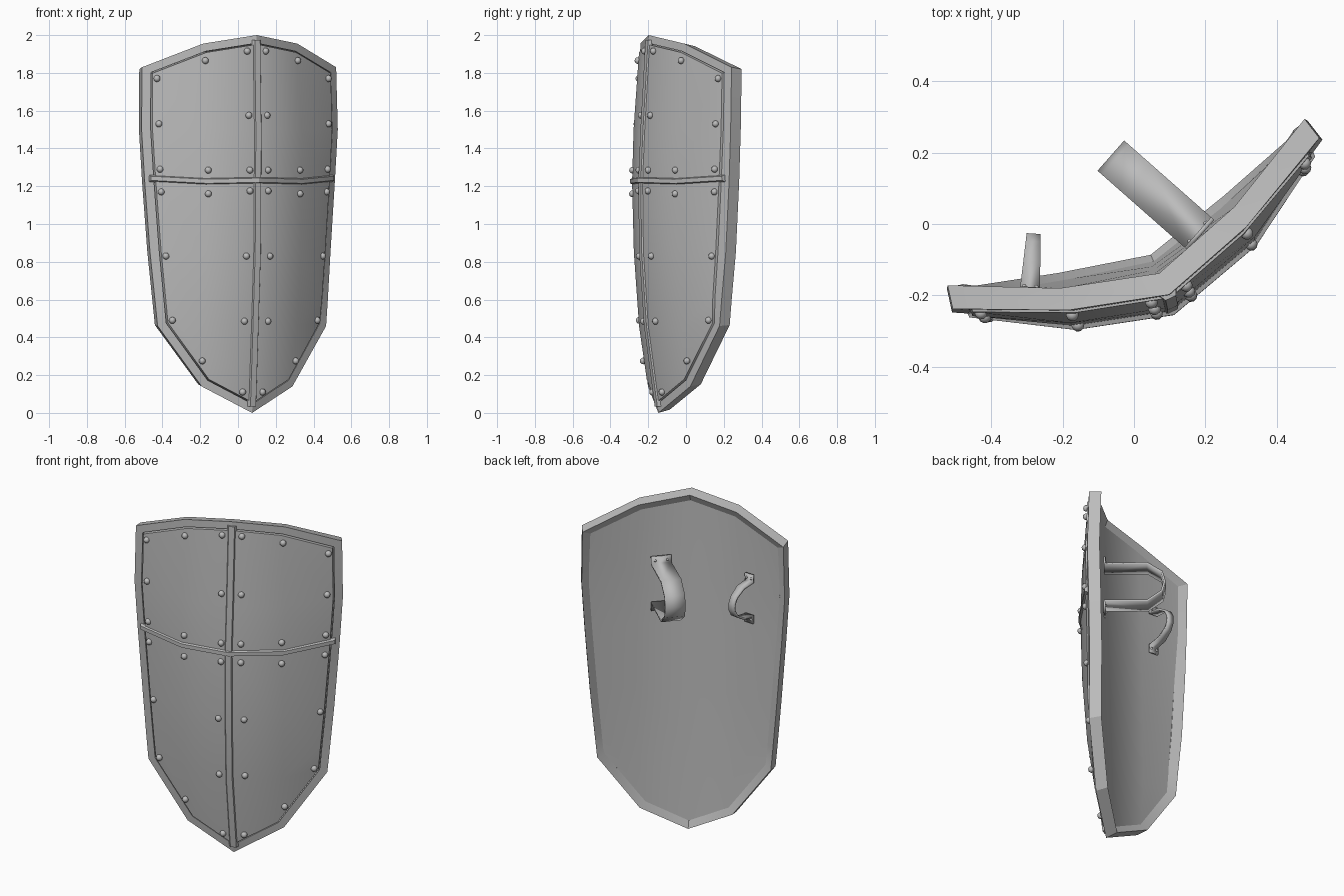
import bpy, bmesh, math
from mathutils import Vector, Matrix
from mathutils.bvhtree import BVHTree

cube = bpy.data.objects.get("Cube")
if cube:
    bpy.data.objects.remove(cube, do_unlink=True)

steel = bpy.data.materials.new("grey_steel")
steel.use_nodes = True
GREY = (0.5, 0.5, 0.5, 1)
steel.diffuse_color = GREY
steel.node_tree.nodes["Principled BSDF"].inputs["Base Color"].default_value = GREY

# Parts are drawn as (across, depth, height), then the shield is yawed
PLACE = Matrix.Translation((-0.01, 0.035, 0)) @ Matrix.Rotation(math.radians(25), 4, 'Z')


def finish(name, bm, angle=30):
    bmesh.ops.recalc_face_normals(bm, faces=bm.faces)
    bm.transform(PLACE)
    mesh = bpy.data.meshes.new(name)
    bm.to_mesh(mesh)
    bm.free()
    mesh.materials.append(steel)
    obj = bpy.data.objects.new(name, mesh)
    bpy.context.collection.objects.link(obj)
    bpy.ops.object.select_all(action='DESELECT')
    obj.select_set(True)
    bpy.context.view_layer.objects.active = obj
    bpy.ops.object.shade_smooth_by_angle(angle=math.radians(angle))
    return obj


def loft(name, rings, loop=False, angle=20):
    """Skin a list of closed cross-sections."""
    bm = bmesh.new()
    rows = [[bm.verts.new(p) for p in ring] for ring in rings]
    n = len(rows[0])
    for i in range(len(rows) if loop else len(rows) - 1):
        a, b = rows[i], rows[(i + 1) % len(rows)]
        for j in range(n):
            k = (j + 1) % n
            bm.faces.new((a[j], a[k], b[k], b[j]))
    if not loop:
        bm.faces.new(rows[0])
        bm.faces.new(rows[-1])
    return finish(name, bm, angle)


# Curved front surface: centre, middle and edge point of each row
ROWS = [
    [(0, -.257, 2.0), (.275, -.177, 1.955), (.567, -.037, 1.83)],
    [(-.006, -.285, 1.5), (.285, -.205, 1.5), (.573, -.045, 1.5)],
    [(-.012, -.295, 1.22), (.28, -.216, 1.22), (.555, -.046, 1.22)],
    [(-.012, -.29, .85), (.275, -.208, .85), (.527, -.052, .85)],
    [(-.012, -.262, .46), (.27, -.18, .46), (.505, -.066, .6)],
    [(0, -.2, 0), (.265, -.137, .14), (.492, -.072, .46)],
]


def flip(p):
    return (-p[0], p[1], p[2])


verts = [p for row in ROWS for p in [flip(q) for q in row[:0:-1]] + row]
quads = [(r * 5 + c, r * 5 + c + 1, r * 5 + c + 6, r * 5 + c + 5)
         for r in range(len(ROWS) - 1) for c in range(4)]
tree = BVHTree.FromPolygons(verts, quads)


def on(u, z, lift=0):
    """Point on the front surface, moved back by lift."""
    hit = tree.ray_cast(Vector((u + 1e-4, -2, z)), Vector((0, 1, 0)))[0]
    if hit is None:
        hit = tree.find_nearest(Vector((u, -.15, z)))[0]
    return Vector((u, hit.y + lift, z))


right = ROWS[0] + [row[2] for row in ROWS[1:]] + [ROWS[-1][1], ROWS[-1][0]]
outline = right + [flip(p) for p in right[-2:0:-1]]


def inset(i, d):
    """Outline corner i moved inwards, as (across, height)."""
    a, p, b = (Vector((q[0], q[2])) for q in
               (outline[i - 1], outline[i], outline[(i + 1) % len(outline)]))
    e, f = (p - a).normalized(), (b - p).normalized()
    n1, n2 = Vector((e.y, -e.x)), Vector((f.y, -f.x))
    return p + (n1 + n2) * d / (1 + n1.dot(n2))


# Plate: bulging front, back that runs straight from top to bottom
plate = []
for p in verts:
    if p in outline:
        q = inset(outline.index(p), .048)
        plate.append(on(q.x, q.y))
    else:
        plate.append(Vector(p))
bm = bmesh.new()
front, back = [], []
for i, p in enumerate(plate):
    top, low = plate[i % 5], plate[25 + i % 5]
    depth = top.y + (low.y - top.y) * (top.z - p.z) / (top.z - low.z)
    front.append(bm.verts.new((p.x, p.y - .007, p.z)))
    back.append(bm.verts.new((p.x, depth + .053, p.z)))
for q in quads:
    bm.faces.new([front[i] for i in q])
    bm.faces.new([back[i] for i in reversed(q)])
border = [verts.index(p) for p in outline]
for i, j in zip(border, border[1:] + border[:1]):
    bm.faces.new((front[j], front[i], back[i], back[j]))
finish("shield_plate", bm, 45)

# Rim: a five-sided section carried around the outline
SECTION = [(.042, 0), (.042, .02), (.052, .053), (.015, .066)]
rings = []
for i, p in enumerate(outline):
    ring = [p]
    for d, lift in SECTION:
        q = inset(i, d)
        depth = p[1] if d == .015 else on(q.x, q.y).y
        ring.append((q.x, depth + lift, q.y))
    rings.append(ring)
loft("rim", rings, loop=True)

# Raised centre rib and cross band
loft("centre_rib", [[on(u - .028, z, .005), on(u - .016, z, -.014),
                     on(u + .016, z, -.014), on(u + .028, z, .005)]
                    for u, z in ((0, 1.975), (-.006, 1.5), (-.012, 1.22),
                                 (-.012, .85), (-.012, .46), (0, .035))])
loft("cross_band", [[on(u, z - .02, .005), on(u, z - .011, -.02),
                     on(u, z + .011, -.02), on(u, z + .02, .005)]
                    for u, z in ((-.535, 1.242), (-.28, 1.226), (-.012, 1.232),
                                 (.28, 1.226), (.535, 1.242))])


def add_ball(bm, centre, radius):
    bmesh.ops.create_uvsphere(bm, u_segments=10, v_segments=6, radius=radius,
                              matrix=Matrix.Translation(centre))


# Rivets along the borders of the four panels
RIVETS = [(.054, z) for z in (1.915, 1.575, 1.285, 1.175)]
RIVETS += [(.07, .83), (.07, .485), (.058, .11),
           (.27, 1.865), (.268, 1.285), (.268, 1.16), (.273, .275),
           (.5, 1.77), (.495, 1.53), (.488, 1.29), (.483, 1.17), (.458, .83), (.425, .49)]
bm = bmesh.new()
for u, z in RIVETS:
    for side in (-1, 1):
        add_ball(bm, on(side * u, z, -.009), .018)
finish("panel_rivets", bm, 60)


# Straps: ribbons standing out from the inner face
def strap(name, base, out, width, taper, path):
    base, out = Vector(base), Vector(out).normalized()
    across = Vector((out.y, -out.x, 0))
    bm = bmesh.new()
    pairs = []
    for d, h in path:
        mid = base + out * d + Vector((0, 0, h))
        half = width / 2 * (1 - taper * d)
        pairs.append([bm.verts.new(mid + across * s * half) for s in (-1, 1)])
    for a, b in zip(pairs, pairs[1:]):
        bm.faces.new((a[0], a[1], b[1], b[0]))
    obj = finish(name, bm, 35)
    solid = obj.modifiers.new("thickness", 'SOLIDIFY')
    solid.thickness = .012
    solid.offset = 0
    # two small rivets on each end tab
    bm = bmesh.new()
    for (d0, h0), (d1, h1) in (path[:2], path[-2:]):
        for s in (-1, 1):
            add_ball(bm, base + out * ((d0 + d1) / 2 + .006) + across * s * width * .3
                     + Vector((0, 0, (h0 + h1) / 2)), .007)
    finish(name + "_rivets", bm, 60)


strap("arm_strap", (.149, -.138, 1.475), (-.4, .915, 0), .113, 0,
      [(0, .16), (0, .115), (.23, .115), (.31, .06), (.325, 0),
       (.31, -.06), (.23, -.12), (0, -.115), (0, -.16)])
strap("hand_grip", (-.347, -.078, 1.45), (.48, .877, 0), .056, 2,
      [(0, .145), (0, .1), (.075, .09), (.13, .055), (.15, .02),
       (.15, -.02), (.13, -.055), (.075, -.09), (0, -.1), (0, -.145)])
